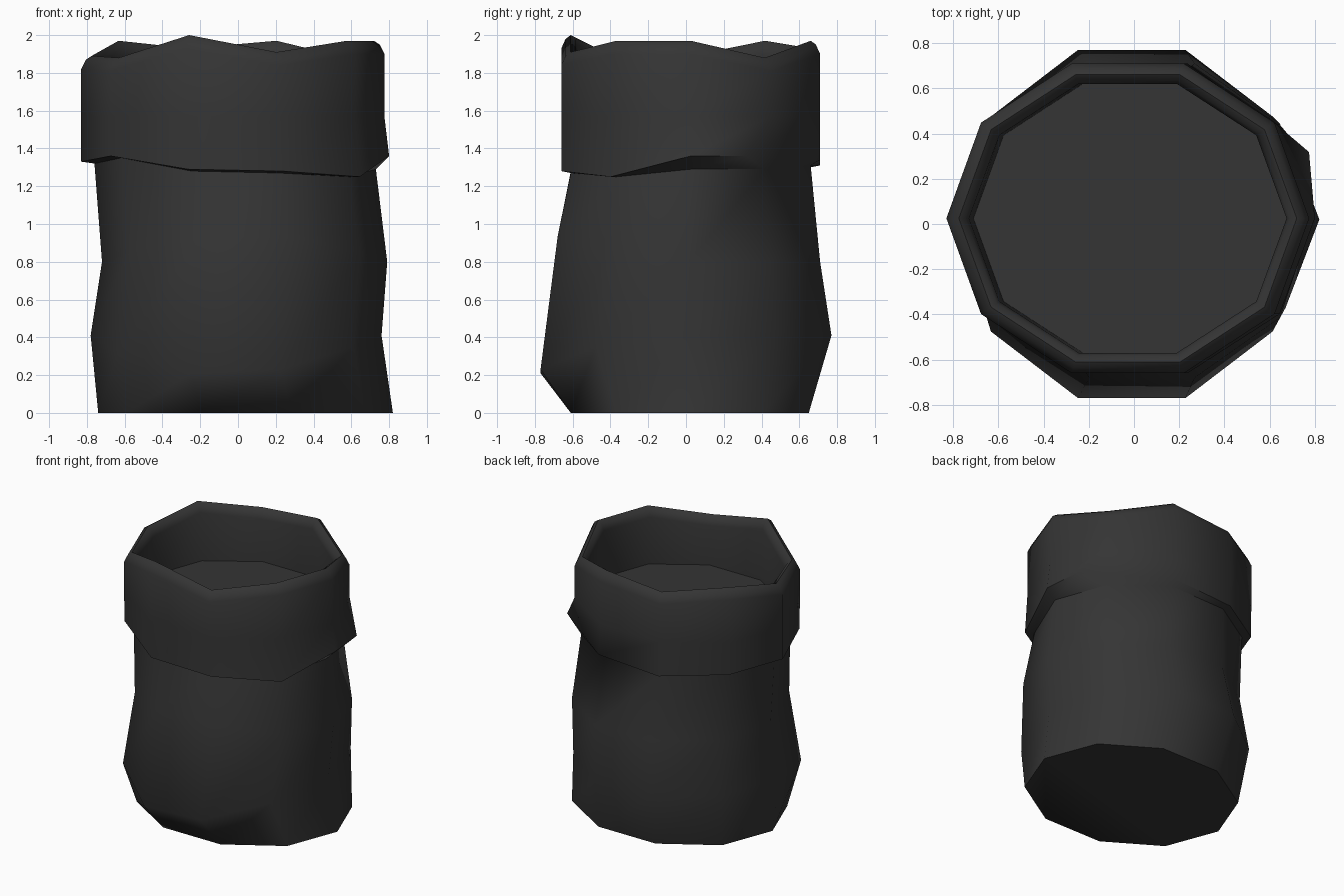
import bpy, bmesh, math

if "Cube" in bpy.data.objects:
    bpy.data.objects.remove(bpy.data.objects["Cube"])

N = 10  # sides of the sack

mat = bpy.data.materials.new("dark_cloth")
mat.diffuse_color = (0.035, 0.035, 0.035, 1)
mat.use_nodes = True
mat.node_tree.nodes["Principled BSDF"].inputs["Base Color"].default_value = mat.diffuse_color


def ring(x0, x1, y0, y1, zs, tweaks=None):
    """Ten-sided ring filling the given x / y range, one height per corner."""
    if not isinstance(zs, list):
        zs = [zs] * N
    cx, rx = (x0 + x1) / 2, (x1 - x0) / 2
    cy, ry = (y0 + y1) / 2, (y1 - y0) / 2 / math.sin(math.radians(72))
    pts = []
    for i in range(N):
        a = math.tau * i / N
        dx, dy, dz = (tweaks or {}).get(i, (0, 0, 0))
        pts.append((cx + rx * math.cos(a) + dx, cy + ry * math.sin(a) + dy, zs[i] + dz))
    return pts


def loft(name, rings, cap_first=False, cap_last=False):
    bm = bmesh.new()
    loops = [[bm.verts.new(p) for p in r] for r in rings]
    for a, b in zip(loops, loops[1:]):
        for i in range(N):
            j = (i + 1) % N
            bm.faces.new((a[i], a[j], b[j], b[i]))
    if cap_first:
        bm.faces.new(loops[0][::-1])
    if cap_last:
        bm.faces.new(loops[-1])
    me = bpy.data.meshes.new(name)
    bm.to_mesh(me)
    bm.free()
    ob = bpy.data.objects.new(name, me)
    bpy.context.collection.objects.link(ob)
    me.materials.append(mat)
    bpy.ops.object.select_all(action='DESELECT')
    ob.select_set(True)
    bpy.context.view_layer.objects.active = ob
    bpy.ops.object.shade_smooth_by_angle(angle=math.radians(55))
    return ob


# Heights, counter-clockwise from +x
low = [.41, .41, .41, .41, .41, .41, .32, .21, .23, .35]
mid = [.80, .80, .80, .80, .80, .80, .85, .93, .93, .85]
lip = [1.36, 1.36, 1.34, 1.31, 1.33, 1.33, 1.36, 1.29, 1.28, 1.25]
neck = [1.29, 1.29, 1.31, 1.30, 1.32, 1.32, 1.35, 1.28, 1.27, 1.25]
top = [1.97, 1.88, 1.97, 1.93, 1.97, 1.89, 1.88, 2.0, 1.91, 1.97]


def rim(inset, drop):
    return ring(-.83 + inset, .775 - inset, -.66 + inset * .9, .71 - inset * .9,
                [z - drop for z in top])


# Sack: body, folded-down collar, rounded rim and inner wall
pushed = {1: (.13, -.13, 0)}
loft("sack", [
    ring(-.74, .82, -.61, .65, 0),
    ring(-.78, .76, -.77, .77, low),
    ring(-.72, .79, -.68, .71, mid),
    ring(-.76, .73, -.61, .66, neck),
    ring(-.83, .80, -.66, .71, lip, pushed),
    ring(-.83, .775, -.66, .71, 1.57),
    rim(0, .07),
    rim(.025, .02),
    rim(.055, 0),
    rim(.085, .02),
    rim(.10, .07),
    ring(-.71, .69, -.57, .62, 1.53),
], cap_first=True)

# Contents surface inside the sack
loft("contents", [ring(-.715, .695, -.575, .625, 1.54)], cap_last=True)
